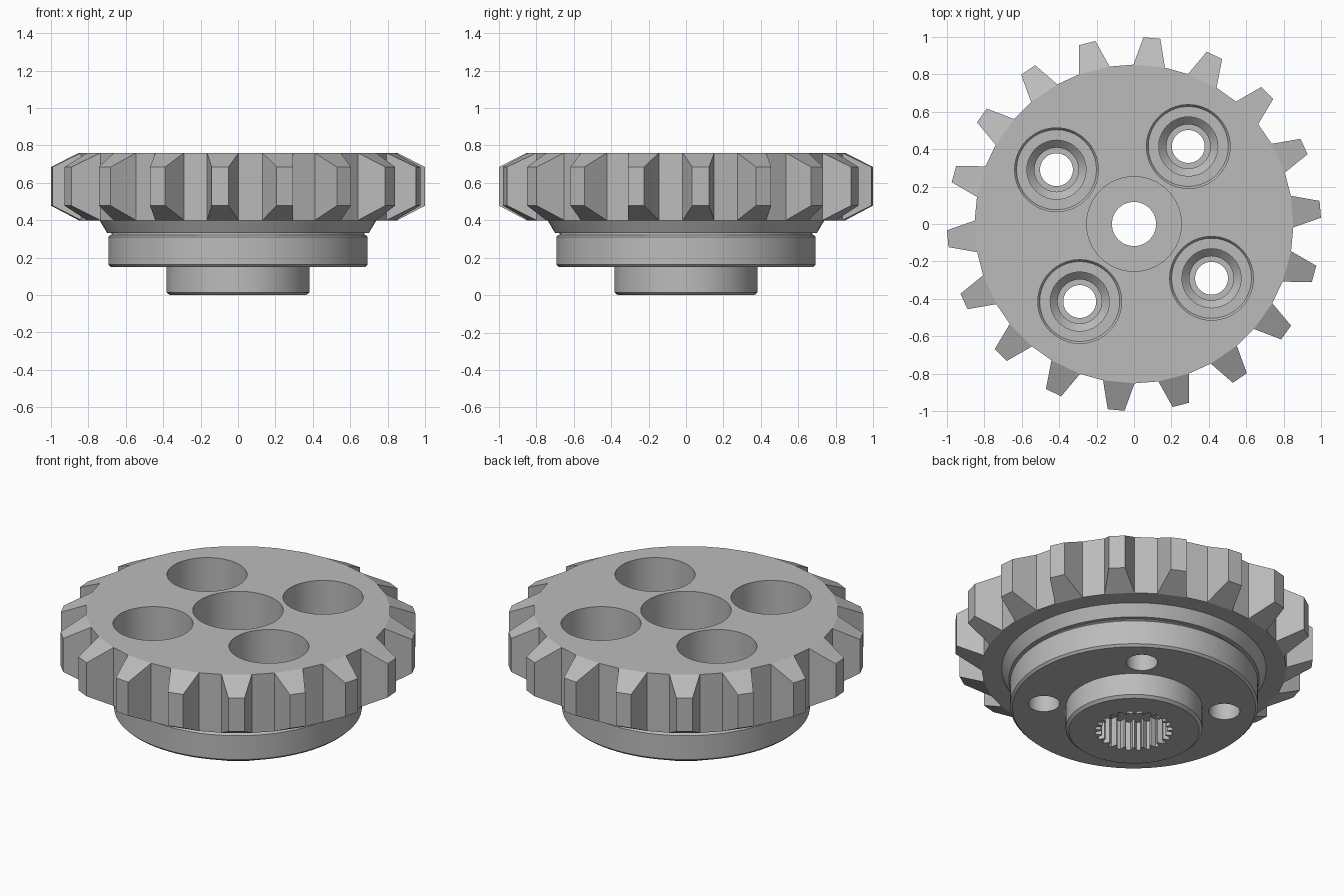
import bpy, bmesh, math
from math import cos, sin, radians, pi

if "Cube" in bpy.data.objects:
    bpy.data.objects.remove(bpy.data.objects["Cube"])

steel = bpy.data.materials.new("steel_grey")
steel.diffuse_color = (0.5, 0.5, 0.5, 1)
steel.use_nodes = True
steel.node_tree.nodes["Principled BSDF"].inputs["Base Color"].default_value = steel.diffuse_color


def make_object(name, bm, loc=(0, 0, 0)):
    bmesh.ops.recalc_face_normals(bm, faces=bm.faces)
    me = bpy.data.meshes.new(name)
    bm.to_mesh(me)
    bm.free()
    me.materials.append(steel)
    ob = bpy.data.objects.new(name, me)
    ob.location = loc
    bpy.context.collection.objects.link(ob)
    return ob


def lathe(name, profile, n=64, loc=(0, 0, 0)):
    """Closed solid of revolution from (radius, z) points, bottom to top."""
    bm = bmesh.new()
    rings = [[bm.verts.new((r * cos(2 * pi * i / n), r * sin(2 * pi * i / n), z))
              for i in range(n)] for r, z in profile]
    for a, b in zip(rings, rings[1:]):
        for i in range(n):
            j = (i + 1) % n
            bm.faces.new((a[i], a[j], b[j], b[i]))
    bm.faces.new(rings[0][::-1])
    bm.faces.new(rings[-1])
    return make_object(name, bm, loc)


def boolean(target, tool, op):
    tool.hide_render = True
    m = target.modifiers.new(op, 'BOOLEAN')
    m.operation, m.solver, m.object = op, 'EXACT', tool
    bpy.context.view_layer.objects.active = target
    bpy.ops.object.modifier_apply(modifier=m.name)
    bpy.data.objects.remove(tool, do_unlink=True)


# toothed wheel: 18 teeth with sloped ends
TEETH, OFFSET = 18, 4.5
bm = bmesh.new()
teeth = []
for k in range(TEETH):
    def pt(r, da, z):
        a = radians(OFFSET + 360 / TEETH * k + da)
        return bm.verts.new((r * cos(a), r * sin(a), z))
    side = [[pt(0.852, s * 5.7, 0.40), pt(1.0, s * 2.6, 0.478),
             pt(1.0, s * 2.6, 0.685), pt(0.852, s * 5.7, 0.76)] for s in (-1, 1)]
    teeth.append(side)
for k, (a, b) in enumerate(teeth):
    for i in range(3):
        bm.faces.new((a[i], b[i], b[i + 1], a[i + 1]))
    bm.faces.new(a)
    bm.faces.new(b)
    nxt = teeth[(k + 1) % TEETH][0]
    bm.faces.new((b[0], nxt[0], nxt[3], b[3]))
for i in (0, 3):
    bm.faces.new([s[i] for t in teeth for s in t])
gear = make_object("gear_wheel", bm)

# hub, flange, groove and tapered collar
body = lathe("flange_and_hub", [
    (0.365, 0), (0.382, 0.015), (0.382, 0.15), (0.68, 0.15), (0.693, 0.163),
    (0.693, 0.31), (0.683, 0.322), (0.675, 0.322), (0.675, 0.332), (0.70, 0.332),
    (0.74, 0.40), (0.74, 0.55)], 80)
boolean(gear, body, 'UNION')

# central bore: wide from above, narrow through the web
boolean(gear, lathe("bore_cutter", [(0.118, 0.1), (0.118, 0.30), (0.253, 0.30),
                                    (0.253, 0.9)]), 'DIFFERENCE')

# splined socket in the hub underside
SPL = 24
bm = bmesh.new()
ring = []
for k in range(SPL):
    for f, r in ((-0.32, 0.218), (0.1, 0.218), (0.3, 0.185), (0.48, 0.185)):
        a = 2 * pi * (k + f) / SPL
        ring.append((r * cos(a), r * sin(a)))
lo = [bm.verts.new((x, y, -0.1)) for x, y in ring]
hi = [bm.verts.new((x, y, 0.18)) for x, y in ring]
for i in range(len(ring)):
    j = (i + 1) % len(ring)
    bm.faces.new((lo[i], lo[j], hi[j], hi[i]))
bm.faces.new(lo[::-1])
bm.faces.new(hi)
boolean(gear, make_object("spline_cutter", bm), 'DIFFERENCE')

# four stepped bolt holes
for k in range(4):
    a = radians(55 + 90 * k)
    hole = lathe("bolt_hole_cutter", [
        (0.088, 0.05), (0.088, 0.27), (0.118, 0.27), (0.118, 0.32), (0.158, 0.36),
        (0.158, 0.42), (0.214, 0.42), (0.224, 0.435), (0.224, 0.9)], 40,
        (0.506 * cos(a), 0.506 * sin(a), 0))
    bpy.context.view_layer.update()
    boolean(gear, hole, 'DIFFERENCE')

# smooth the turned surfaces, keep edges crisp
bpy.ops.object.select_all(action='DESELECT')
gear.select_set(True)
bpy.context.view_layer.objects.active = gear
bpy.ops.object.shade_smooth_by_angle(angle=radians(15))
